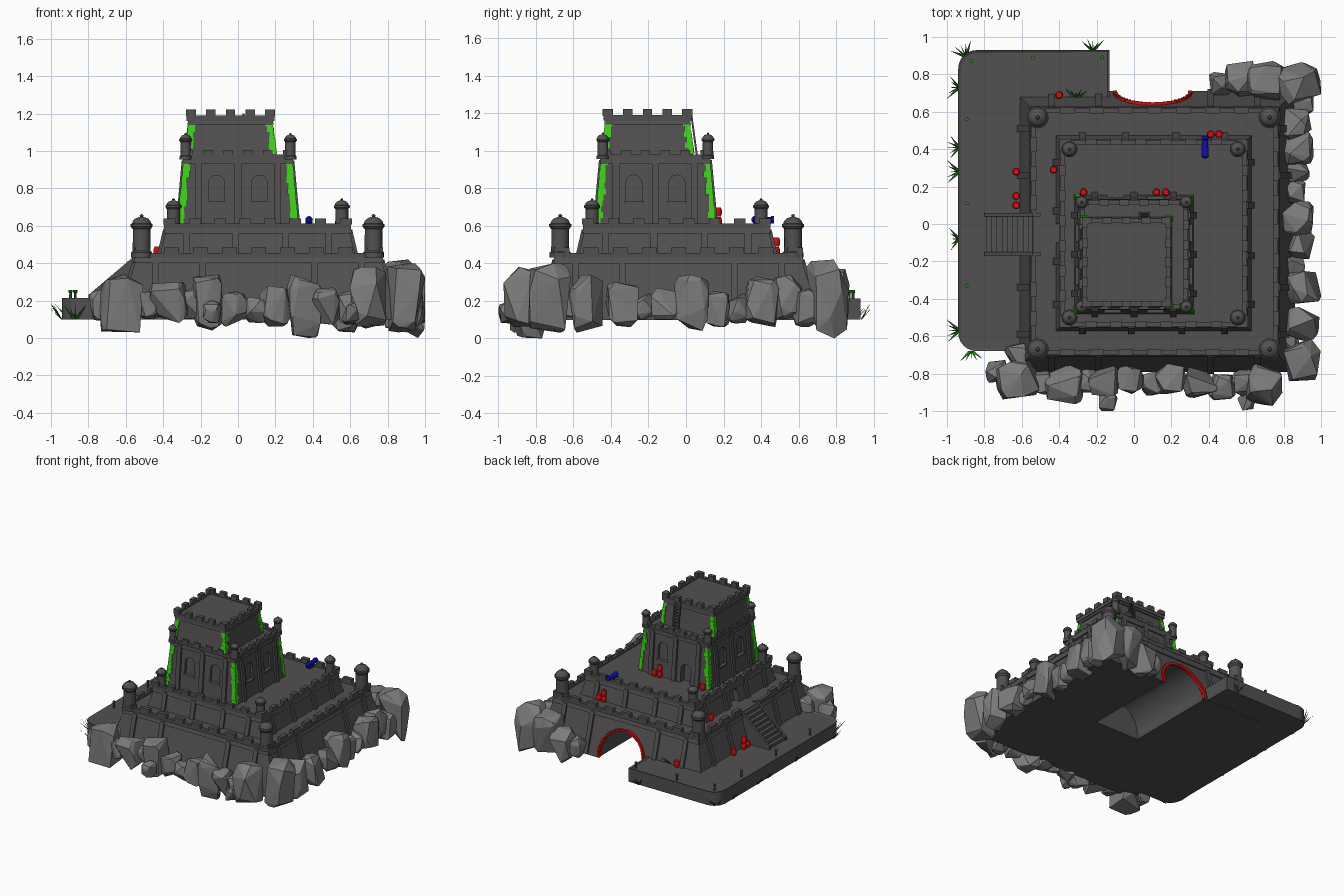
import bpy, bmesh, random
from math import sin, cos, pi, hypot
from mathutils import Vector, Matrix

if "Cube" in bpy.data.objects:
    bpy.data.objects.remove(bpy.data.objects["Cube"])

random.seed(4)

def mat(name, c):
    m = bpy.data.materials.new(name)
    m.diffuse_color = (*c, 1)
    m.use_nodes = True
    m.node_tree.nodes["Principled BSDF"].inputs["Base Color"].default_value = m.diffuse_color
    return m

STONE = mat("dark_stone", (0.085, 0.08, 0.08))
ROCK = mat("rock_grey", (0.2, 0.2, 0.2))
GREEN = mat("moss_green", (0.05, 0.65, 0.01))
GRASS = mat("grass_green", (0.02, 0.2, 0.01))
RED = mat("red_paint", (0.65, 0.005, 0.005))
BLUE = mat("blue_paint", (0.005, 0.005, 0.4))

def finish(name, bm, m, smooth=False):
    bmesh.ops.recalc_face_normals(bm, faces=bm.faces)
    me = bpy.data.meshes.new(name)
    bm.to_mesh(me)
    bm.free()
    ob = bpy.data.objects.new(name, me)
    bpy.context.collection.objects.link(ob)
    me.materials.append(m)
    if smooth:
        bpy.ops.object.select_all(action='DESELECT')
        ob.select_set(True)
        bpy.context.view_layer.objects.active = ob
        bpy.ops.object.shade_smooth_by_angle(angle=0.6)
    return ob

def prism(bm, a, b):
    """Solid between two matching outlines."""
    a, b = [bm.verts.new(p) for p in a], [bm.verts.new(p) for p in b]
    bm.faces.new(a)
    bm.faces.new(b[::-1])
    n = len(a)
    for i in range(n):
        bm.faces.new((a[i], a[(i + 1) % n], b[(i + 1) % n], b[i]))

def box(bm, x0, x1, y0, y1, z0, z1):
    q = [(x0, y0), (x1, y0), (x1, y1), (x0, y1)]
    prism(bm, [(*p, z0) for p in q], [(*p, z1) for p in q])

def lathe(bm, prof, x, y, z, seg=16):
    rings = [[bm.verts.new((x + r * cos(2*pi*i/seg), y + r * sin(2*pi*i/seg), z + h)) for i in range(seg)] for r, h in prof]
    for a, b in zip(rings, rings[1:]):
        for i in range(seg):
            bm.faces.new((a[i], a[(i+1) % seg], b[(i+1) % seg], b[i]))
    bm.faces.new(rings[0])
    bm.faces.new(rings[-1])

# Tiers: centre x, y, half width bottom and top, z bottom and top
T1 = (0.11, -0.04, 0.75, 0.65, 0.098, 0.44)
T2 = (0.105, -0.05, 0.525, 0.485, 0.43, 0.60)
T3 = (0.0, -0.163, 0.318, 0.283, 0.59, 0.97)
T4 = (-0.04, -0.205, 0.245, 0.215, 0.96, 1.18)

def half(t, z):
    return t[2] + (t[3] - t[2]) * (z - t[4]) / (t[5] - t[4])

def wall_pt(t, k, u, v, z):
    """Point on tier side k (0 front, 1 right, 2 back, 3 left), v outward of the wall."""
    x, y = u, -(half(t, z) + v)
    for _ in range(k):
        x, y = -y, x
    return (t[0] + x, t[1] + y, z)

def piece(bm, t, k, u0, u1, z0, z1, v0, v1):
    q = [(u0, z0), (u1, z0), (u1, z1), (u0, z1)]
    prism(bm, [wall_pt(t, k, u, v0, z) for u, z in q], [wall_pt(t, k, u, v1, z) for u, z in q])

def arch_cut(bm, t, k, u, z0, w, z1, v0, v1):
    r = w / 2
    o = [(u - r, z0), (u + r, z0)] + [(u + r*cos(pi*i/12), z1 - r + r*sin(pi*i/12)) for i in range(13)]
    prism(bm, [wall_pt(t, k, a, v0, z) for a, z in o], [wall_pt(t, k, a, v1, z) for a, z in o])

# Arched openings: (side, u, z0, width, z1, inner depth)
WIN = [(k, s * 0.115, 0.73, 0.085, 0.87, -0.02) for k in (0, 1, 3) for s in (-1, 1)]
WIN += [(2, -0.115, 0.73, 0.085, 0.87, -0.02), (2, 0.1, 0.6, 0.09, 0.75, -0.05)]
OPEN = {0: [], 1: [(3, 0.0, 0.44, 0.1, 0.56, -0.05)], 2: WIN, 3: []}
TIERS = [T1, T2, T3, T4]
NAMES = ["lower", "second", "third", "top"]
PIL = [[-0.55, -0.3, 0.3, 0.55], [-0.38, -0.12, 0.15, 0.38], [-0.21, 0, 0.21], []]
PARA = [(0.66, 0.43, 0.455, 0.485, 9, 0.08), (0.50, 0.585, 0.612, 0.64, 8, 0.06),
        (0.29, 0.955, 0.98, 1.005, 6, 0.05), (0.235, 1.16, 1.19, 1.222, 5, 0.05)]

for i, t in enumerate(TIERS):
    # Sloped tier body
    bm = bmesh.new()
    sq = [(-1, -1), (1, -1), (1, 1), (-1, 1)]
    prism(bm, [(t[0] + a*t[2], t[1] + b*t[2], t[4]) for a, b in sq],
          [(t[0] + a*t[3], t[1] + b*t[3], t[5]) for a, b in sq])
    body = finish(NAMES[i] + "_tier", bm, STONE)
    # Recessed openings and the tunnel
    bm = bmesh.new()
    for o in OPEN[i]:
        arch_cut(bm, t, *o, 0.05)
    if i == 0:
        arch = [(0.3, 0.05), *[(0.1 + 0.2*cos(pi*j/20), 0.14 + 0.21*sin(pi*j/20)) for j in range(21)], (-0.1, 0.05)]
        prism(bm, [(x, -0.08, z) for x, z in arch], [(x, 0.9, z) for x, z in arch])
    if bm.verts:
        cut = finish(NAMES[i] + "_opening_cutter", bm, STONE)
        cut.hide_render = True
        cut.hide_viewport = True
        md = body.modifiers.new("openings", 'BOOLEAN')
        md.operation, md.object, md.solver = 'DIFFERENCE', cut, 'EXACT'
    else:
        bm.free()
    # Buttresses, rim bands and window sills
    bm = bmesh.new()
    for k in range(4):
        for u in PIL[i]:
            piece(bm, t, k, u - 0.018, u + 0.018, t[4] + 0.01, t[5] - 0.02, -0.01, 0.016)
        piece(bm, t, k, -t[3] - 0.01, t[3] + 0.01, t[5] - 0.04, t[5] - 0.01, -0.01, 0.01)
    for k, u, z0, w, z1, d in OPEN[i]:
        piece(bm, t, k, u - w/2 - 0.008, u + w/2 + 0.008, z0 - 0.01, z0, -0.01, 0.008)
    finish(NAMES[i] + "_buttresses", bm, STONE)
    # Parapet and merlons
    H, z0, zb, zm, n, w = PARA[i]
    p = (t[0], t[1], H, H, 0, 1)
    bm = bmesh.new()
    for k in range(4):
        stairs = i == 0 and k == 3
        for a, b in ([(-H, -0.10), (0.13, H)] if stairs else [(-H, H)]):
            piece(bm, p, k, a, b, z0, zb, -0.025, 0)
        for j in range(n):
            u = -H + w/2 + (2*H - w) * j / (n - 1)
            if not (stairs and -0.14 < u < 0.17):
                piece(bm, p, k, u - w/2, u + w/2, zb - 0.005, zm, -0.028, 0.004)
    finish(NAMES[i] + "_parapet", bm, STONE)

# Corner turrets: lathed body, cap, dome and finial
PROF = [(1, 0), (1, .12), (.86, .15), (.84, .66), (1.05, .72), (1.05, .78), (.92, .79), (.84, .85),
        (.6, .91), (.2, .945), (.12, .95), (.2, .97), (.12, 1), (.02, 1.01)]
for i, (cx, cy, h, r, z, ht) in enumerate([(0.105, -0.05, 0.62, 0.056, 0.43, 0.23),
                                           (0.105, -0.05, 0.45, 0.041, 0.58, 0.165), (0, -0.163, 0.28, 0.033, 0.955, 0.14)]):
    bm = bmesh.new()
    for a, b in sq:
        lathe(bm, [(q*r, s*ht) for q, s in PROF], cx + a*h, cy + b*h, z)
    finish(NAMES[i] + "_turrets", bm, STONE, True)

# Moss on the corners of the two upper tiers
bm = bmesh.new()
for t, z0, z1, n in ((T3, 0.61, 0.955, 11), (T4, 0.985, 1.16, 6)):
    for k in range(4):
        for s in (-1, 1):
            for j in range(n):
                a, b = z0 + (z1 - z0)*j/n, z0 + (z1 - z0)*(j + 1)/n
                h, w = half(t, (a + b)/2), random.uniform(0.018, 0.036)
                u = sorted((s*(h + 0.006), s*(h - w)))
                piece(bm, t, k, u[0], u[1], a, b, -0.005, random.uniform(0.005, 0.009))
finish("corner_moss", bm, GREEN)

# Dock slab with two round corners and a low rim
out = [(-0.13, 0.93)]
for cx, cy, a0 in ((-0.84, 0.83, pi/2), (-0.84, -0.58, pi)):
    out += [(cx + 0.1*cos(a0 + pi/2*j/6), cy + 0.1*sin(a0 + pi/2*j/6)) for j in range(7)]
out += [(-0.13, -0.68)]
bm = bmesh.new()
prism(bm, [(x, y, 0.1) for x, y in out], [(x, y, 0.213) for x, y in out])
bm.normal_update()
top = [f for f in bm.faces if all(v.co.z > 0.2 for v in f.verts)]
bmesh.ops.inset_region(bm, faces=top, thickness=0.015)
bmesh.ops.translate(bm, verts=top[0].verts, vec=(0, 0, -0.008))
finish("dock", bm, STONE)

# Staircase from dock to lower tier
bm = bmesh.new()
for j in range(9):
    box(bm, -0.79 + 0.028*j, -0.5, -0.15, 0.04, 0.2, 0.23 + 0.0255*j)
for y in (-0.17, 0.04):
    q = [(-0.80, 0.2), (-0.50, 0.2), (-0.50, 0.45), (-0.54, 0.45), (-0.80, 0.23)]
    prism(bm, [(x, y, z) for x, z in q], [(x, y + 0.02, z) for x, z in q])
finish("stairs", bm, STONE)

# Ladder at the back of the top tier
bm = bmesh.new()
for x in (-0.12, -0.07):
    piece(bm, T4, 2, x - 0.005, x + 0.005, 0.97, 1.2, 0.015, 0.025)
for j in range(8):
    piece(bm, T4, 2, -0.12, -0.07, 0.99 + 0.025*j, 0.998 + 0.025*j, 0.015, 0.025)
finish("ladder", bm, STONE)

# Red stones around the tunnel mouth
bm = bmesh.new()
for j in range(27):
    a = pi * j / 26
    z = 0.14 + 0.205*sin(a)
    M = Matrix.Translation((0.1 + 0.2*cos(a), T1[1] + half(T1, z), z)) @ Matrix.Rotation(-a, 4, 'Y')
    bmesh.ops.create_cube(bm, size=1, matrix=M @ Matrix.Diagonal((random.uniform(.014, .024), .026, .027, 1)))
for s in (-1, 1):
    box(bm, 0.1 + s*0.2 - 0.009, 0.1 + s*0.2 + 0.009, 0.685, 0.715, 0.1, 0.15)
finish("tunnel_arch_stones", bm, RED)

# Barrels (x, y, floor, stack count)
bm = bmesh.new()
for x, y, z, n in [(-0.40, 0.69, .205, 1), (-0.63, 0.28, .205, 1), (-0.63, 0.15, .205, 2), (-0.63, 0.10, .205, 1),
                   (-0.43, 0.29, .44, 1), (-0.27, 0.17, .6, 1), (0.12, 0.17, .6, 2), (0.17, 0.17, .6, 1),
                   (0.41, 0.48, .44, 2), (0.455, 0.48, .44, 1)]:
    for j in range(n):
        lathe(bm, [(.016, 0), (.021, .015), (.021, .033), (.016, .048)], x, y, z + 0.049*j, 12)
finish("barrels", bm, RED, True)

# Cannon facing the back
bm = bmesh.new()
box(bm, 0.362, 0.398, 0.365, 0.42, 0.6, 0.625)
lathe(bm, [(.01, -.06), (.02, -.05), (.017, 0), (.014, .04), (.02, .045), (.02, .06)], 0, 0, 0, 12)
bmesh.ops.transform(bm, verts=bm.verts[8:], matrix=Matrix.Translation((0.38, 0.41, 0.632)) @ Matrix.Rotation(-pi/2, 4, 'X')) if not bm.verts.ensure_lookup_table() else None
finish("cannon", bm, BLUE)

# Green mooring posts
bm = bmesh.new()
for x, y in [(-.87, .87), (-.54, .89), (-.17, .89), (-.895, .56), (-.895, .11), (-.895, -.33)]:
    lathe(bm, [(.008, 0), (.007, .035), (.011, .04), (.011, .052)], x, y, 0.205, 8)
finish("mooring_posts", bm, GRASS)

# Grass tufts leaning out from the dock edge
bm = bmesh.new()
for x, y, dx, dy in [(-.90, .90, -.5, 1), (-.22, .93, 0, 1), (-.94, .73, -1, 0), (-.94, .41, -1, 0), (-.94, .28, -1, 0),
                     (-.94, -.08, -1, 0), (-.94, -.57, -1, 0), (-.87, -.68, 0, -1), (-.31, .67, 0, 1)]:
    for j in range(5):
        s = (j - 2) * 0.016
        b = Vector((x, y, 0.1 if y != .67 else .2))
        side = Vector((-dy, dx, 0)).normalized()
        tip = b + Vector((dx, dy, 0)) * random.uniform(.035, .06) + side*s*1.8 + Vector((0, 0, random.uniform(.045, .085)))
        q = [b + side*(s*.4 - .004), b + side*(s*.4 + .004), b + Vector((dx, dy, 0))*.006]
        prism(bm, q, [tip + (p - b)*.1 for p in q])
finish("grass_tufts", bm, GRASS)

# Boulders: x, y, half sizes x, y, z low and high
bm = bmesh.new()
FRONT = [(-.73, -.79, .06, .09, .26), (-.62, -.84, .11, .03, .34), (-.6, -.71, .08, .1, .3), (-.48, -.85, .06, .1, .25),
         (-.37, -.86, .1, .08, .30), (-.25, -.84, .06, .1, .27), (-.16, -.84, .08, .04, .34), (-.14, -.95, .05, .08, .2),
         (-.02, -.83, .07, .06, .25), (.1, -.85, .06, .08, .22), (.2, -.83, .08, .06, .28), (.35, -.83, .09, 0, .34),
         (.47, -.87, .07, .07, .27), (.60, -.85, .07, .07, .26), (.6, -.95, .045, .08, .19), (.7, -.86, .1, .06, .38)]
RIGHT = [(.89, -.73, .11, .03, .4), (.90, -.53, .085, .03, .34), (.82, -.63, .06, .1, .26), (.91, -.34, .09, .06, .3),
         (.86, -.22, .05, .1, .24), (.90, -.11, .07, .1, .27), (.87, .03, .09, .04, .34), (.87, .17, .06, .06, .25),
         (.87, .28, .06, .08, .24), (.87, .41, .09, .06, .33), (.86, .54, .08, .1, .34), (.89, .64, .07, .06, .27),
         (.88, .74, .11, .0, .42), (.71, .76, .1, .05, .38), (.58, .78, .09, .03, .3), (.46, .75, .06, .09, .25)]
for x, y, r, z0, z1 in FRONT + RIGHT:
    M = Matrix.Rotation(random.uniform(-.25, .25), 3, 'Z')
    vs, pts = [], []
    for _ in range(20):
        d = Vector([random.gauss(0, 1) for _ in range(3)]).normalized()
        pts.append(M @ Vector([(abs(c)**.6) * (1 if c > 0 else -1) for c in d]))
    lo, hi = min(p.z for p in pts), max(p.z for p in pts)
    for p in pts:
        vs.append(bm.verts.new((min(x + p.x*r*1.1, 1), max(y + p.y*r*1.1, -1), z0 + (z1 - z0)*(p.z - lo)/(hi - lo))))
    res = bmesh.ops.convex_hull(bm, input=vs)
    bmesh.ops.delete(bm, geom=[v for v in res["geom_interior"] if isinstance(v, bmesh.types.BMVert)], context='VERTS')
finish("boulders", bm, ROCK)
